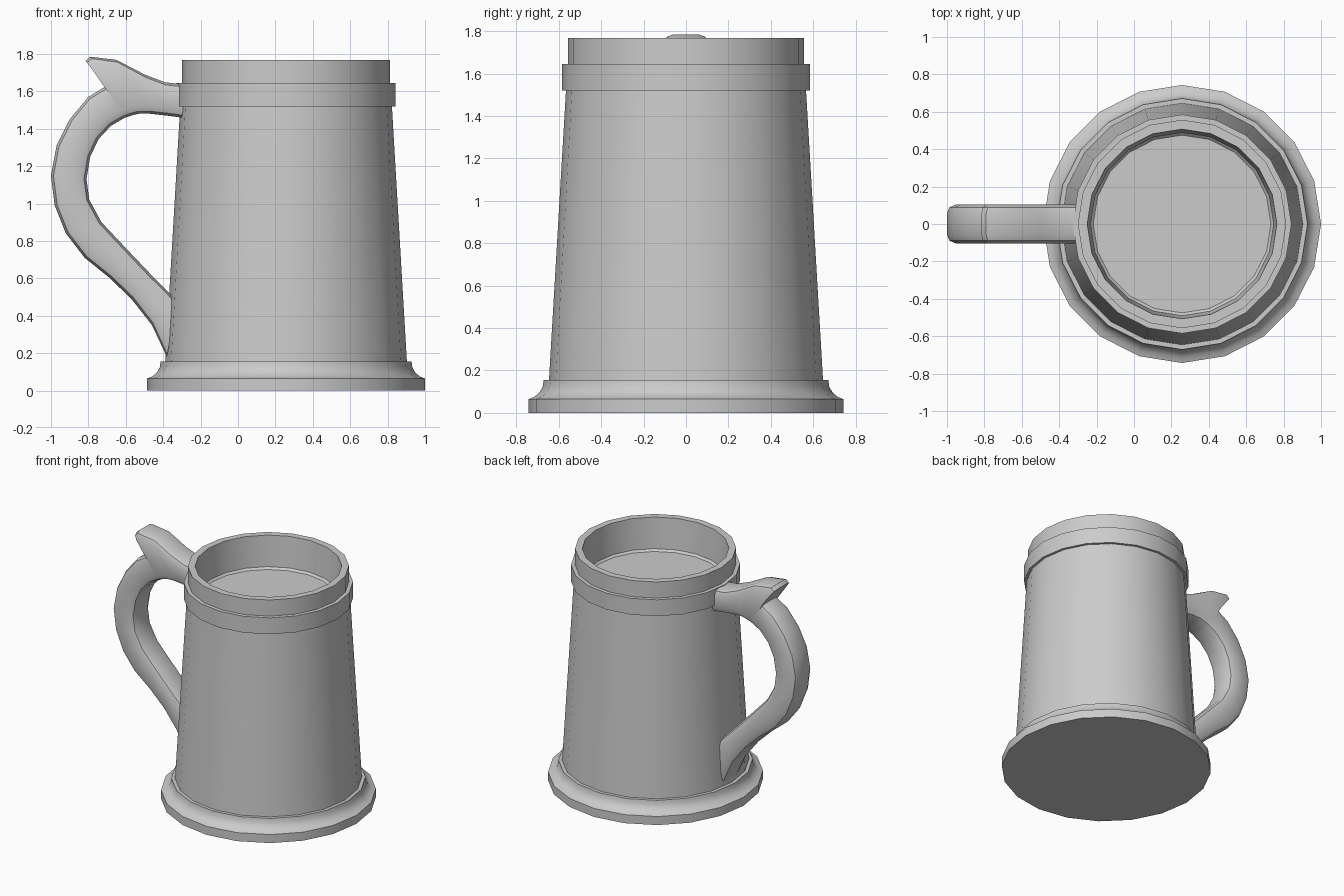
import bpy
import math
from mathutils import Vector

if "Cube" in bpy.data.objects:
    bpy.data.objects.remove(bpy.data.objects["Cube"])

CX, SIDES = 0.257, 20


def make_object(name, verts, faces):
    mesh = bpy.data.meshes.new(name)
    mesh.from_pydata(verts, [], faces)
    obj = bpy.data.objects.new(name, mesh)
    bpy.context.collection.objects.link(obj)
    bpy.ops.object.select_all(action='DESELECT')
    obj.select_set(True)
    bpy.context.view_layer.objects.active = obj
    bpy.ops.object.mode_set(mode='EDIT')
    bpy.ops.mesh.select_all(action='SELECT')
    bpy.ops.mesh.normals_make_consistent(inside=False)
    bpy.ops.object.mode_set(mode='OBJECT')
    bpy.ops.object.shade_smooth_by_angle(angle=math.radians(35))
    return obj


def loft(name, rings):
    """Join equal-sized rings into a tube and cap both ends."""
    n = len(rings[0])
    verts = [p for ring in rings for p in ring]
    faces = [(k * n + i, k * n + (i + 1) % n, (k + 1) * n + (i + 1) % n, (k + 1) * n + i)
             for k in range(len(rings) - 1) for i in range(n)]
    faces += [tuple(range(n)), tuple(range(len(verts) - n, len(verts)))]
    return make_object(name, verts, faces)


def turned(name, profile):
    """Revolve a (radius, z) profile around the mug axis."""
    angles = [2 * math.pi * i / SIDES for i in range(SIDES)]
    return loft(name, [[(CX + r * math.cos(a), r * math.sin(a), z) for a in angles]
                       for r, z in profile])


# Flared foot with a cove moulding
turned("base", [(0.743, 0), (0.743, 0.065), (0.715, 0.075), (0.69, 0.097),
                (0.675, 0.125), (0.671, 0.155), (0.63, 0.155)])

# Tapered wall, collar, rim and the shallow inside surface
turned("body", [(0.646, 0.155), (0.566, 1.52), (0.585, 1.52), (0.585, 1.645),
                (0.557, 1.645), (0.557, 1.768), (0.507, 1.768), (0.49, 1.535), (0.475, 1.52)])

# Handle: outer and inner outline points, from the collar down to the foot
stations = [
    ((-0.27, 1.635), (-0.27, 1.455)), ((-0.39, 1.648), (-0.38, 1.47)),
    ((-0.50, 1.69), (-0.47, 1.48)), ((-0.65, 1.768), (-0.53, 1.48)),
    ((-0.79, 1.785), (-0.56, 1.473)), ((-0.815, 1.763), (-0.585, 1.465)),
    ((-0.76, 1.70), (-0.60, 1.46)), ((-0.71, 1.625), (-0.62, 1.45)),
    ((-0.80, 1.57), (-0.68, 1.415)), ((-0.90, 1.45), (-0.745, 1.345)),
    ((-0.97, 1.31), (-0.79, 1.25)), ((-1.0, 1.15), (-0.81, 1.13)),
    ((-0.98, 0.99), (-0.795, 1.02)), ((-0.92, 0.84), (-0.73, 0.90)),
    ((-0.82, 0.71), (-0.65, 0.815)), ((-0.69, 0.605), (-0.56, 0.72)),
    ((-0.57, 0.49), (-0.47, 0.625)), ((-0.46, 0.35), (-0.39, 0.545)),
    ((-0.38, 0.18), (-0.33, 0.48)),
]
W, C = 0.103, 0.045
rings = []
for outer, inner in stations:
    o = Vector((outer[0], 0, outer[1]))
    span = Vector((inner[0], 0, inner[1])) - o
    length, d = span.length, span.normalized()
    # Half of a rounded rectangle, mirrored across the handle's centre plane
    half = [(0, W - C), (0.3 * C, W - 0.3 * C), (C, W),
            (length - C, W), (length - 0.3 * C, W - 0.3 * C), (length, W - C)]
    section = half + [(t, -y) for t, y in reversed(half)]
    rings.append([o + d * t + Vector((0, y, 0)) for t, y in section])
loft("handle", rings)
